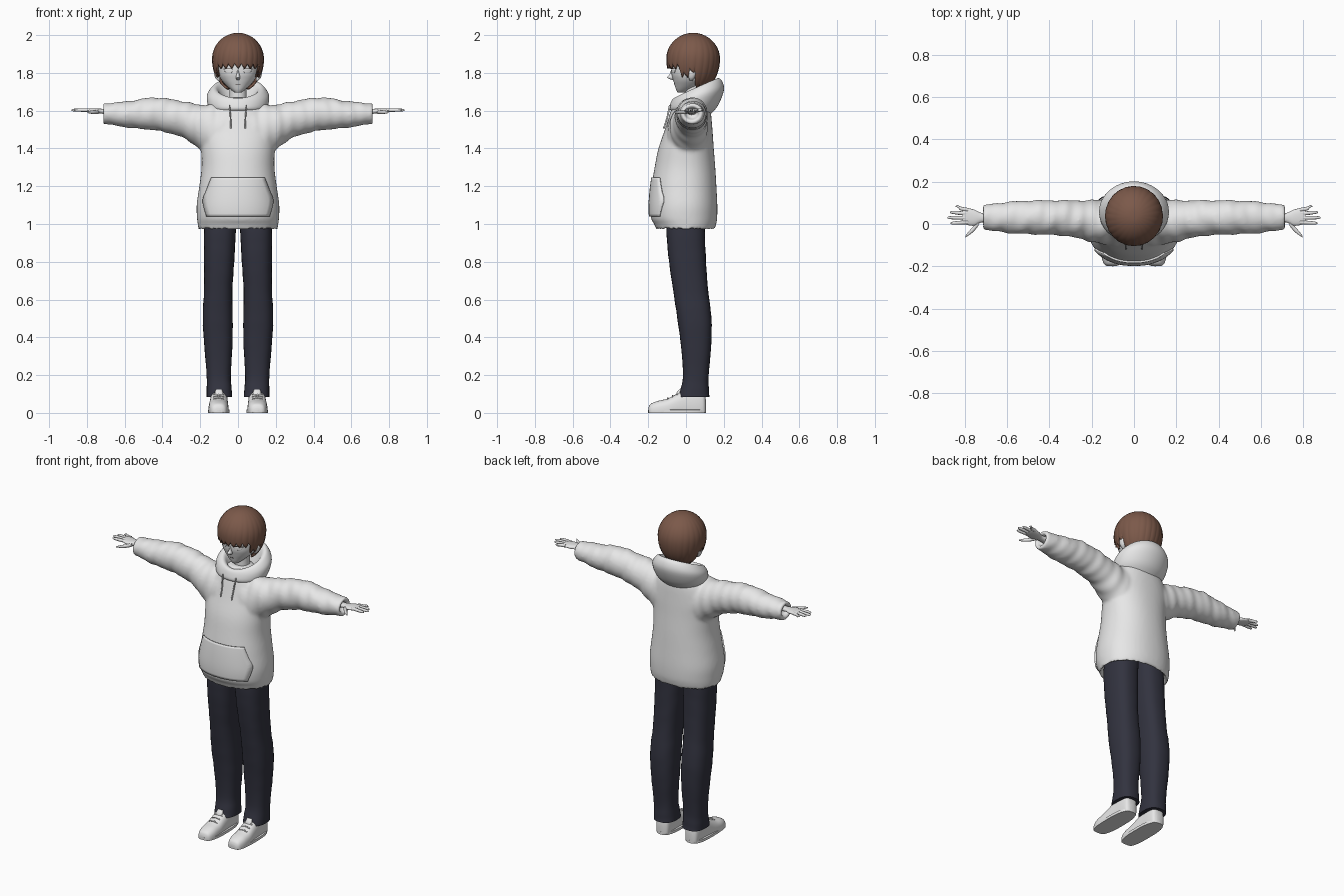
import bpy, bmesh, math
from math import sin, cos, pi

if "Cube" in bpy.data.objects:
    bpy.data.objects.remove(bpy.data.objects["Cube"])


def material(name, rgb):
    m = bpy.data.materials.new(name)
    m.use_nodes = True
    m.diffuse_color = (*rgb, 1)
    m.node_tree.nodes["Principled BSDF"].inputs["Base Color"].default_value = (*rgb, 1)
    return m


CLOTH = material("light grey cloth", (.8, .8, .8))
SKIN = material("pale skin", (.78, .78, .78))
HAIR = material("brown hair", (.2, .1, .068))
PANTS = material("dark navy cloth", (.032, .033, .05))
DARK = material("dark lash", (.05, .035, .03))


def finish(name, bm, mat, mirror=False, angle=50):
    bmesh.ops.recalc_face_normals(bm, faces=bm.faces)
    me = bpy.data.meshes.new(name)
    bm.to_mesh(me)
    bm.free()
    me.materials.append(mat)
    ob = bpy.data.objects.new(name, me)
    bpy.context.collection.objects.link(ob)
    bpy.ops.object.select_all(action="DESELECT")
    ob.select_set(True)
    bpy.context.view_layer.objects.active = ob
    bpy.ops.object.shade_smooth_by_angle(angle=math.radians(angle))
    if mirror:
        ob.modifiers.new("mirror", "MIRROR").use_mirror_merge = False
    return ob


def spline(keys, t):
    """Smooth interpolation through key rows, t counted in rows."""
    i = min(int(t), len(keys) - 2)
    f = t - i
    a, b, c, d = (keys[max(0, min(len(keys) - 1, i + k))] for k in (-1, 0, 1, 2))
    return [q + .5 * f * (r - p + f * (2 * p - 5 * q + 4 * r - s + f * (3 * (q - r) + s - p)))
            for p, q, r, s in zip(a, b, c, d)]


def power(v, p):
    return math.copysign(abs(v) ** (2 / p), v)


def bridge(bm, rings, closed=True):
    for r, s in zip(rings, rings[1:]):
        n = len(r)
        for i in range(n if closed else n - 1):
            j = (i + 1) % n
            bm.faces.new((r[i], r[j], s[j], s[i]))


AXES = {"z": lambda u, v, w: (u, v, w), "x": lambda u, v, w: (w, u, v), "y": lambda u, v, w: (u, w, v)}


def loft(bm, keys, axis="z", n=28, steps=4, p=2.2, ripple=0, flip=1):
    """Skin of oval sections; each key is position, min and max of both cross axes."""
    rings = []
    for k in range((len(keys) - 1) * steps + 1):
        w, u0, u1, v0, v1 = spline(keys, k / steps)
        ring = []
        for i in range(n):
            a = 2 * pi * i / n
            s = 1 + ripple * sin(w * 75 + 2.5 * sin(a + 1)) * sin(w * 23 + a)
            u = (u0 + u1) / 2 + (u1 - u0) / 2 * s * power(cos(a), p)
            v = (v0 + v1) / 2 + (v1 - v0) / 2 * s * power(sin(a), p)
            x, y, z = AXES[axis](u, v, w)
            ring.append(bm.verts.new((x * flip, y, max(z, 0))))
        rings.append(ring)
    bridge(bm, rings)
    bm.faces.new(rings[0])
    bm.faces.new(rings[-1])


def part(name, keys, mat, axis="z", mirror=False, **kw):
    bm = bmesh.new()
    loft(bm, keys, axis, **kw)
    return finish(name, bm, mat, mirror)


def sym(rows):
    return [(z, -x, x, y0, y1) for z, x, y0, y1 in rows]


def patch(name, keys, rows, mat, lift, thick, p=2.2, mirror=False, nx=14):
    """Thin plate lying on the front of a loft; rows are z, x min, x max."""
    bm, lines = bmesh.new(), []
    for k in range((len(rows) - 1) * 4 + 1):
        z, x0, x1 = spline(rows, k / 4)
        lo, hi = 0, len(keys) - 1
        for _ in range(30):
            mid = (lo + hi) / 2
            lo, hi = (mid, hi) if spline(keys, mid)[0] < z else (lo, mid)
        _, _, r, y0, y1 = spline(keys, lo)
        line = []
        for i in range(nx + 1):
            x = x0 + (x1 - x0) * i / nx
            d = max(0, 1 - min(1, abs(x) / r) ** p) ** (1 / p)
            line.append(bm.verts.new((x, (y0 + y1) / 2 - (y1 - y0) / 2 * d - lift, z)))
        lines.append(line)
    bridge(bm, lines, closed=False)
    ob = finish(name, bm, mat, mirror)
    mod = ob.modifiers.new("thickness", "SOLIDIFY")
    mod.thickness, mod.offset = thick, 0


# Hoodie: torso with a hollow hem, fused with both sleeves
torso = sym([(.97, .207, -.155, .15), (1, .213, -.168, .16), (1.03, .217, -.186, .165),
             (1.1, .219, -.19, .166), (1.2, .205, -.182, .161), (1.3, .193, -.166, .155),
             (1.4, .195, -.146, .147), (1.5, .2, -.112, .14), (1.6, .16, -.08, .13),
             (1.64, .1, -.06, .11), (1.67, .06, -.03, .09)])
hollow = sym([(1.06, .17, -.13, .12), (1, .185, -.14, .13)])
sleeve = [(0, -.1, .12, 1.3, 1.63), (.12, -.1, .12, 1.32, 1.635), (.2, -.085, .112, 1.392, 1.632),
          (.255, -.07, .112, 1.436, 1.642), (.335, -.056, .112, 1.473, 1.658),
          (.45, -.05, .112, 1.497, 1.67), (.57, -.045, .107, 1.508, 1.652),
          (.66, -.034, .097, 1.523, 1.643), (.712, -.025, .088, 1.532, 1.636),
          (.712, -.008, .07, 1.55, 1.62), (.68, -.005, .065, 1.56, 1.61)]
bm = bmesh.new()
loft(bm, hollow + torso, n=48)
for side in (1, -1):
    loft(bm, sleeve, "x", n=32, steps=8, p=2, ripple=.05, flip=side)
hoodie = finish("hoodie", bm, CLOTH)
mod = hoodie.modifiers.new("fuse", "REMESH")
mod.mode, mod.voxel_size, mod.use_smooth_shade = "VOXEL", .009, True
mod = hoodie.modifiers.new("soften", "SMOOTH")
mod.factor, mod.iterations = .5, 8

patch("front_pocket", torso, [(1.04, -.165, .165), (1.12, -.185, .185), (1.18, -.165, .165),
                              (1.245, -.14, .14)], CLOTH, .004, .009)

# Hood: draped collar, low in front and full behind
hood_profile = [(.12, -.07, .11, 1.595, 1.565), (.155, -.088, .165, 1.61, 1.62),
                (.165, -.082, .2, 1.64, 1.705), (.145, -.07, .192, 1.662, 1.755),
                (.122, -.052, .168, 1.665, 1.772), (.1, -.035, .145, 1.65, 1.74),
                (.065, -.015, .1, 1.6, 1.63)]
bm, rings = bmesh.new(), []
for k in range(25):
    rx, yf, yb, zf, zb = spline(hood_profile, k / 4)
    ring = []
    for i in range(48):
        a = 2 * pi * i / 48
        b = (1 + sin(a)) / 2
        ring.append(bm.verts.new((rx * cos(a), yf + (yb - yf) * b, zf + (zb - zf) * b ** .85)))
    rings.append(ring)
bridge(bm, rings)
finish("hood", bm, CLOTH, angle=80)

part("drawstring", [(1.505, .034, .042, -.123, -.113), (1.56, .036, .043, -.105, -.096),
                    (1.63, .042, .049, -.09, -.08)], CLOTH, mirror=True, n=8)

# Trousers
part("trouser_leg", [(.085, .032, .165, -.04, .125), (.12, .033, .166, -.03, .121),
                     (.2, .038, .166, -.016, .12), (.35, .03, .178, -.026, .133),
                     (.5, .028, .187, -.046, .135), (.65, .03, .18, -.068, .117),
                     (.8, .02, .18, -.09, .106), (.95, .012, .18, -.103, .1),
                     (1.08, .004, .175, -.1, .1)], PANTS, mirror=True, p=2.5, ripple=.012)

# Shoes with soles, laces and tongue
part("shoe", [(-.199, .085, .125, -.01, .025), (-.188, .064, .142, -.03, .047),
              (-.15, .052, .154, -.035, .063), (-.1, .05, .156, -.04, .075),
              (-.05, .052, .152, -.04, .1), (0, .054, .148, -.04, .125),
              (.06, .055, .145, -.04, .13), (.095, .062, .138, -.035, .115),
              (.106, .085, .12, -.01, .06)], CLOTH, "y", True, p=2.6)
part("sole", [(0, .044, .158, -.2, .107), (.016, .044, .158, -.2, .107),
              (.018, .05, .15, -.19, .1)], CLOTH, mirror=True, n=40, p=2.8, steps=1)
for i in range(3):
    y, z = -.1 + .025 * i, .076 + .012 * i
    part(f"lace_{i + 1}", [(.075, y, y + .007, z - .007, z), (.102, y, y + .007, z, z + .006),
                           (.13, y, y + .007, z - .007, z)], CLOTH, "x", True, n=8)
part("shoe_tongue", [(.09, .078, .125, -.055, -.03), (.11, .08, .122, -.048, -.025),
                     (.125, .085, .117, -.035, -.02)], CLOTH, mirror=True, n=16)

# Hands
part("palm", [(.68, .005, .055, 1.578, 1.61), (.72, .008, .052, 1.584, 1.61),
              (.755, -.008, .068, 1.586, 1.612), (.795, -.003, .076, 1.592, 1.612),
              (.81, .005, .07, 1.596, 1.61)], SKIN, "x", True, n=20)
fingers = {"index_finger": (.008, .004, .868), "middle_finger": (.029, .03, .882),
           "ring_finger": (.049, .055, .87), "little_finger": (.067, .083, .843)}
for name, (ya, yb, tip) in fingers.items():
    rows = [(.785, ya, .009), (.82, ya * .6 + yb * .4, .009), (tip - .012, yb, .007), (tip, yb, .002)]
    part(name, [(x, y - r, y + r, 1.603 - r, 1.603 + r) for x, y, r in rows], SKIN, "x", True, n=12)
part("thumb", [(.735, -.008, .025, 1.584, 1.606), (.758, -.036, -.008, 1.582, 1.602),
               (.78, -.053, -.034, 1.584, 1.6), (.797, -.064, -.056, 1.588, 1.596)],
     SKIN, "x", True, n=12)

# Head, neck, nose, ears
head = sym([(1.695, .014, -.043, -.01), (1.71, .036, -.052, .03), (1.735, .064, -.06, .075),
            (1.765, .09, -.069, .11), (1.8, .104, -.077, .13), (1.86, .108, -.074, .143),
            (1.92, .094, -.055, .13), (1.96, .06, -.015, .095), (1.975, .02, .02, .06)])
part("head", head, SKIN, n=36)
part("neck", sym([(1.56, .065, -.02, .1), (1.64, .047, -.008, .085), (1.76, .046, -.005, .085)]), SKIN)
part("nose", sym([(1.762, .006, -.074, -.055), (1.775, .012, -.1, -.055),
                  (1.79, .008, -.088, -.06), (1.815, .004, -.079, -.06)]), SKIN, n=12)
part("ear", [(1.758, .094, .106, .02, .034), (1.775, .095, .121, .014, .046),
             (1.805, .098, .127, .012, .056), (1.822, .1, .115, .025, .045)], SKIN, mirror=True, n=14)

# Eyes, lashes and mouth as thin plates
patch("eye", head, [(1.8, .036, .06), (1.808, .029, .069), (1.82, .03, .073)], SKIN, .001, .003, mirror=True)
patch("lash", head, [(1.82, .028, .076), (1.824, .031, .077)], DARK, .002, .004, mirror=True)
patch("mouth", head, [(1.737, -.014, .014), (1.7385, -.014, .014)], DARK, .0005, .002)


# Hair: rounded cap with pointed locks along the hairline
def hairline(a):
    s = sin(a)
    base = 1.85 if s < -.5 else 1.805 if s < -.2 else 1.825 if s < .12 else 1.745
    tooth = abs((a * 24 / (2 * pi)) % 1 - .5) * 2
    return base - .026 * tooth


bm, rings = bmesh.new(), []
for k in range(1, 19):
    t, ring = k / 18, []
    for i in range(144):
        a = 2 * pi * i / 144
        z = 2 - (2 - hairline(a)) * (1 - cos(t * pi / 2)) ** .9
        d = (z - 1.875) / (.125 if z > 1.875 else .17)
        r = math.sqrt(max(0, 1 - d * d)) * (.985 + .025 * t * abs(sin(12 * a + 2 * t)))
        ring.append(bm.verts.new((.125 * r * cos(a), .038 + .13 * r * sin(a), z)))
    rings.append(ring)
bridge(bm, rings)
bm.faces.new(rings[0])
hair = finish("hair", bm, HAIR)
mod = hair.modifiers.new("thickness", "SOLIDIFY")
mod.thickness, mod.offset = .012, -1
